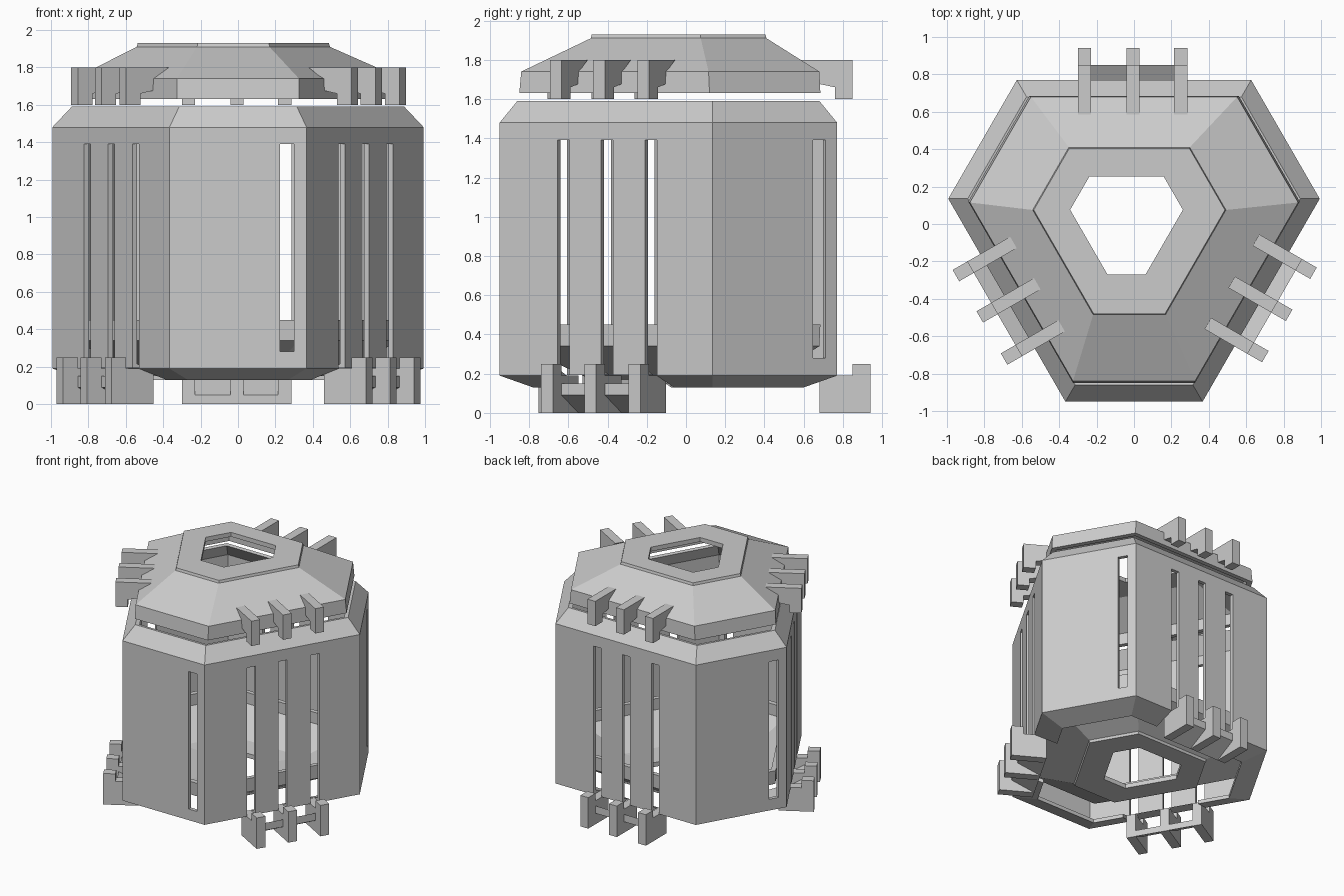
import bpy, bmesh, math
from mathutils import Matrix, Vector

if "Cube" in bpy.data.objects:
    bpy.data.objects.remove(bpy.data.objects["Cube"])

CY = -0.015          # centre of the three-fold layout
TURNS = [math.radians(120 * i) for i in range(3)]
PITCH = (-0.265, -0.005, 0.25)   # positions of the three lugs / slots


def hexagon(a, b, z, cx=0.0, cy=CY):
    """Six-sided loop: long sides at distance a (back), short sides at b (front)."""
    pts = []
    h = (2 * b - a) / math.sqrt(3)
    for t in TURNS:
        for x in (h, -h):
            v = Matrix.Rotation(t, 3, 'Z') @ Vector((x, a, 0))
            pts.append((v.x + cx, v.y + cy, z))
    return pts


def finish(name, bm):
    bmesh.ops.recalc_face_normals(bm, faces=bm.faces[:])
    me = bpy.data.meshes.new(name)
    bm.to_mesh(me)
    bm.free()
    ob = bpy.data.objects.new(name, me)
    bpy.context.collection.objects.link(ob)
    return ob


def ring_loft(name, loops):
    """Skin a closed series of hexagon loops into a ring-shaped solid."""
    bm = bmesh.new()
    rows = [[bm.verts.new(p) for p in loop] for loop in loops]
    for r, row in enumerate(rows):
        nxt = rows[(r + 1) % len(rows)]
        for i in range(6):
            j = (i + 1) % 6
            bm.faces.new((row[i], row[j], nxt[j], nxt[i]))
    return finish(name, bm)


def radial_prisms(name, profile, spans, extra_turn=0.0):
    """Extrude an outward (d, z) profile over each x span, on all three sides."""
    bm = bmesh.new()
    for t in TURNS:
        m = Matrix.Translation((0, CY, 0)) @ Matrix.Rotation(t + extra_turn, 4, 'Z')
        for x0, x1 in spans:
            a = [bm.verts.new(m @ Vector((x0, d, z))) for d, z in profile]
            b = [bm.verts.new(m @ Vector((x1, d, z))) for d, z in profile]
            bm.faces.new(a)
            bm.faces.new(b[::-1])
            n = len(a)
            for i in range(n):
                j = (i + 1) % n
                bm.faces.new((a[i], a[j], b[j], b[i]))
    return finish(name, bm)


def box(d0, d1, z0, z1):
    return [(d0, z0), (d1, z0), (d1, z1), (d0, z1)]


# Main shell: chamfered top, walls, inward lip at the bottom
A, B = 0.785, 0.935
levels = [(0, 0.19), (0, 1.48), (0.09, 1.59), (0.12, 1.585), (0.03, 1.465),
          (0.03, 0.215), (0.17, 0.16), (0.17, 0.13)]
shell = ring_loft("shell", [hexagon(A - t, B - t, z) for t, z in levels])

# Cut tall slots in the long and short walls, and the lip behind the lower lugs
w = 0.035
cutters = [
    radial_prisms("long_slot_cutter", box(0.5, 1.0, 0.17, 1.39),
                  [(x - w, x + w) for x in PITCH]),
    radial_prisms("short_slot_cutter", box(0.8, 1.1, 0.28, 1.39),
                  [(-0.3, -0.225)], math.pi),
    radial_prisms("lip_notch_cutter", box(0.5, 1.0, 0.05, 0.192), [(-0.30, 0.285)]),
]
for c in cutters:
    c.hide_render = True
    mod = shell.modifiers.new(c.name, 'BOOLEAN')
    mod.operation = 'DIFFERENCE'
    mod.solver = 'EXACT'
    mod.object = c
bpy.context.view_layer.update()
dg = bpy.context.evaluated_depsgraph_get()
cut_mesh = bpy.data.meshes.new_from_object(shell.evaluated_get(dg))
shell.modifiers.clear()
shell.data = cut_mesh
for c in cutters:
    bpy.data.objects.remove(c)

# Top cap and its upside-down twin inside the base
cap = [(0.70, 0.835, 1.63, 0, CY), (0.695, 0.825, 1.74, 0, CY),
       (0.41, 0.485, 1.91, -0.025, 0), (0.405, 0.48, 1.93, -0.025, 0),
       (0.233, 0.289, 1.93, -0.04, 0.02), (0.233, 0.289, 1.895, -0.04, 0.02),
       (0.41, 0.485, 1.88, -0.025, 0), (0.665, 0.795, 1.72, 0, CY),
       (0.665, 0.795, 1.63, 0, CY)]
ring_loft("top_cap", [hexagon(a, b, z, x, y) for a, b, z, x, y in cap])
ring_loft("bottom_cap", [hexagon(a, b, 2.08 - z, x, y) for a, b, z, x, y in cap])

# Lugs: hooks over the cap edge and matching feet at the base
spans = [(x - w, x + w) for x in PITCH]
radial_prisms("upper_lugs", [(0.60, 1.80), (0.865, 1.80), (0.865, 1.60), (0.775, 1.60),
                             (0.775, 1.66), (0.68, 1.68), (0.68, 1.745)], spans)
radial_prisms("lower_lugs", [(0.695, 0.0), (0.955, 0.0), (0.955, 0.25), (0.865, 0.25),
                             (0.865, 0.19), (0.695, 0.19)], spans)

# Sloped webs joining the lower lugs
radial_prisms("lug_webs", [(0.695, 0.0), (0.865, 0.09), (0.865, 0.15), (0.695, 0.05)],
              [(PITCH[i] + w, PITCH[i + 1] - w) for i in range(2)])
